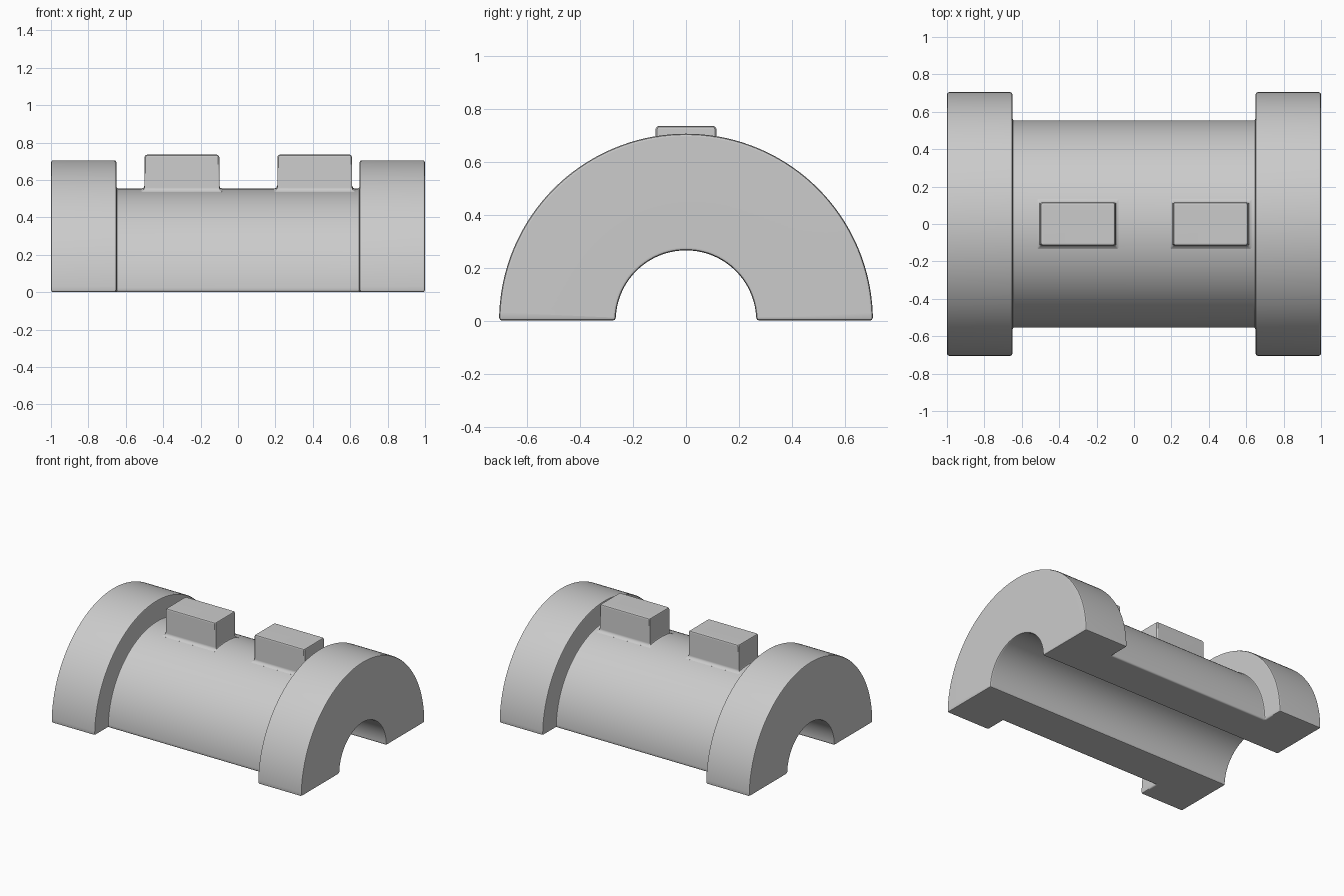
import bpy
import bmesh
import math

if "Cube" in bpy.data.objects:
    bpy.data.objects.remove(bpy.data.objects["Cube"], do_unlink=True)

BORE, BARREL, FLANGE = 0.265, 0.553, 0.705
STEPS = 72
EDGE = 0.013

grey = bpy.data.materials.new("light grey")
grey.use_nodes = True
grey.diffuse_color = (0.6, 0.6, 0.6, 1)
shader = next(n for n in grey.node_tree.nodes if n.type == "BSDF_PRINCIPLED")
shader.inputs["Base Color"].default_value = grey.diffuse_color


def finish(bm, name):
    """Turn the bmesh into a smooth-shaded object with flat faces kept flat."""
    bmesh.ops.recalc_face_normals(bm, faces=bm.faces)
    mesh = bpy.data.meshes.new(name)
    bm.to_mesh(mesh)
    bm.free()
    mesh.materials.append(grey)
    obj = bpy.data.objects.new(name, mesh)
    bpy.context.collection.objects.link(obj)
    bpy.ops.object.select_all(action="DESELECT")
    obj.select_set(True)
    bpy.context.view_layer.objects.active = obj
    bpy.ops.object.shade_smooth_by_angle(angle=math.radians(40))
    weighted = obj.modifiers.new("flat faces", "WEIGHTED_NORMAL")
    weighted.keep_sharp = True
    return obj


def skin(bm, rings):
    """Join successive closed rings of vertices and cap both ends."""
    count = len(rings[0])
    for a, b in zip(rings, rings[1:]):
        for i in range(count):
            j = (i + 1) % count
            bm.faces.new((a[i], a[j], b[j], b[i]))
    bm.faces.new(rings[0])
    bm.faces.new(rings[-1])


# Half pipe with a collar at each end: section swept half a turn about x
section = [(-1, BORE), (-1, FLANGE), (-0.65, FLANGE), (-0.65, BARREL),
           (0.65, BARREL), (0.65, FLANGE), (1, FLANGE), (1, BORE)]
bm = bmesh.new()
rings = []
for k in range(STEPS + 1):
    a = math.pi * k / STEPS
    rings.append([bm.verts.new((x, r * math.cos(a), r * math.sin(a)))
                  for x, r in section])
skin(bm, rings)
bmesh.ops.recalc_face_normals(bm, faces=bm.faces)
hard = [e for e in bm.edges if e.calc_face_angle(0) > math.radians(30)]
bmesh.ops.bevel(bm, geom=hard, offset=EDGE, segments=2, profile=0.5,
                affect="EDGES", clamp_overlap=True)
finish(bm, "flanged_half_pipe")


def outline(hx, hy, cut=0.006, cells=8):
    """Rectangle with clipped corners, subdivided along its y sides."""
    ys = [-hy + cut + 2 * (hy - cut) * i / cells for i in range(cells + 1)]
    side = [(hx - cut, -hy)] + [(hx, y) for y in ys] + [(hx - cut, hy)]
    return side + [(-x, -y) for x, y in side]


def lug(name, cx):
    """Block on the barrel with a flared foot and softened top edge."""
    bm = bmesh.new()
    rings = []
    # Foot rings follow the barrel surface: (outward growth, height above it)
    for grow, lift in [(0.018, -0.015), (0.018, 0), (0.005, 0.005), (0, 0.018)]:
        rings.append([bm.verts.new((cx + x, y, math.sqrt(BARREL**2 - y * y) + lift))
                      for x, y in outline(0.2 + grow, 0.115 + grow)])
    # Top rings are level: (outward growth, height)
    for grow, z in [(0, 0.722), (-0.004, 0.731), (-0.013, 0.735)]:
        rings.append([bm.verts.new((cx + x, y, z))
                      for x, y in outline(0.2 + grow, 0.115 + grow)])
    skin(bm, rings)
    finish(bm, name)


lug("right_lug", -0.3)
lug("left_lug", 0.41)
